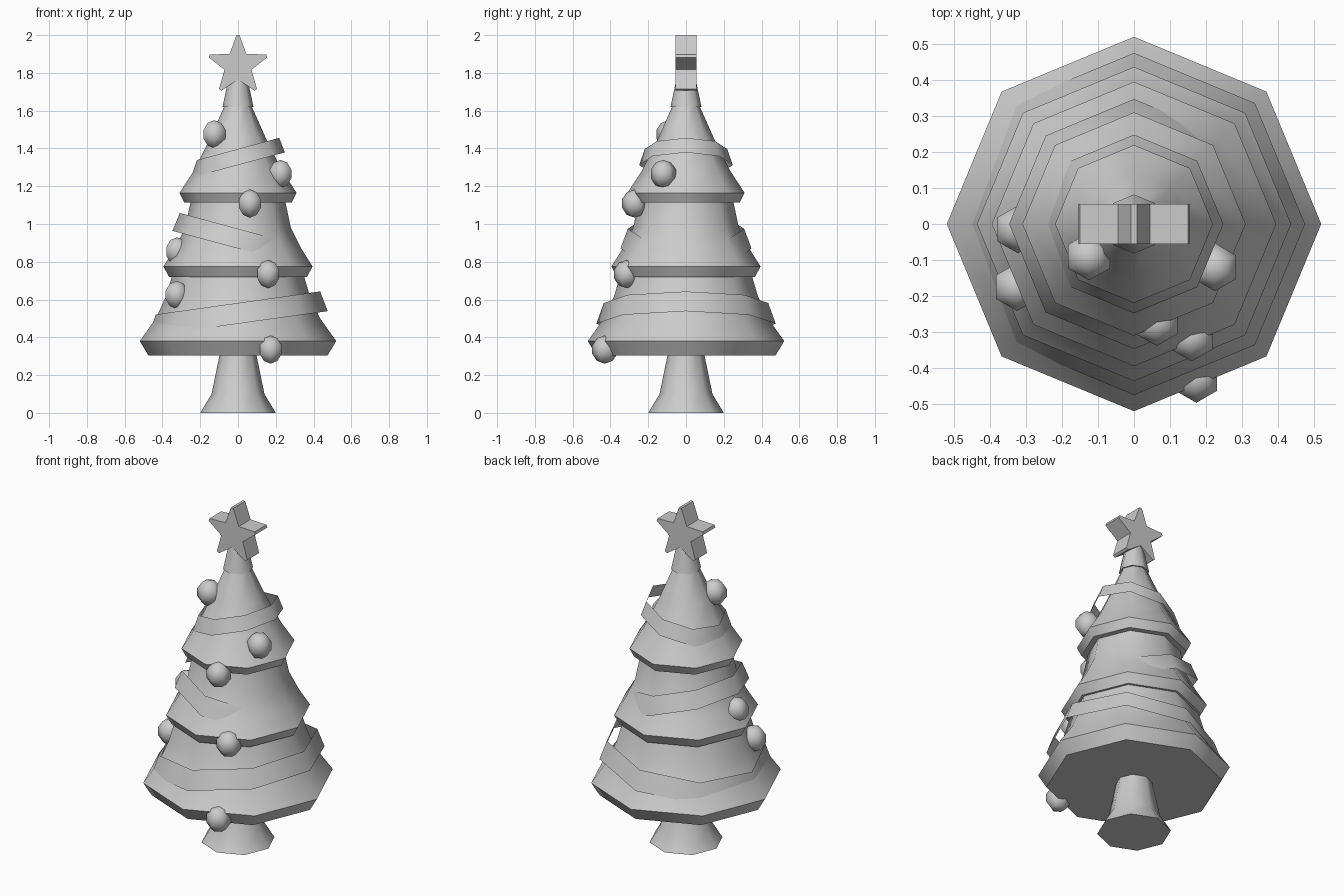
import bpy, bmesh, math
from mathutils import Matrix

if "Cube" in bpy.data.objects:
    bpy.data.objects.remove(bpy.data.objects["Cube"])

SIDES = 8


def finish(name, bm, smooth=None):
    bm.normal_update()
    me = bpy.data.meshes.new(name)
    bm.to_mesh(me)
    bm.free()
    ob = bpy.data.objects.new(name, me)
    bpy.context.collection.objects.link(ob)
    if smooth:
        bpy.ops.object.select_all(action='DESELECT')
        ob.select_set(True)
        bpy.context.view_layer.objects.active = ob
        bpy.ops.object.shade_smooth_by_angle(angle=math.radians(smooth))
    return ob


def lathe(name, profile, slope=0.0, capped=True, smooth=50):
    """Eight-sided turned shape from (radius, height); slope tilts the rings along x."""
    bm = bmesh.new()
    rings = []
    for r, z in profile:
        ring = []
        for i in range(SIDES):
            a = 2 * math.pi * i / SIDES
            x = r * math.cos(a)
            ring.append(bm.verts.new((x, r * math.sin(a), z + slope * x)))
        rings.append(ring)
    for lo, hi in zip(rings, rings[1:]):
        for i in range(SIDES):
            j = (i + 1) % SIDES
            bm.faces.new((lo[i], lo[j], hi[j], hi[i]))
    if capped:
        bm.faces.new(rings[0][::-1])
        bm.faces.new(rings[-1])
    return finish(name, bm, smooth)


# Trunk and foliage tiers
lathe("trunk", [(0.2, 0), (0.14, 0.1), (0.095, 0.32)])
lathe("lower_tier", [(0.475, 0.305), (0.52, 0.38), (0.435, 0.5), (0.38, 0.62), (0.345, 0.74)])
lathe("middle_tier", [(0.365, 0.72), (0.395, 0.775), (0.335, 0.87), (0.28, 0.98), (0.248, 1.13)])
lathe("upper_tier", [(0.285, 1.115), (0.31, 1.165), (0.235, 1.28), (0.145, 1.46), (0.065, 1.64)])
lathe("star_holder", [(0.082, 1.62), (0.05, 1.77)])

# Tilted garland bands
lathe("lower_garland", [(0.475, 0.472), (0.435, 0.582)], 0.14, False)
lathe("middle_garland", [(0.347, 0.87), (0.308, 0.975)], -0.27, False)
lathe("upper_garland", [(0.248, 1.312), (0.218, 1.397)], 0.27, False)

# Baubles
for n, pos in enumerate([(-0.125, -0.09, 1.475), (0.225, -0.12, 1.265),
                         (0.063, -0.272, 1.108), (0.16, -0.315, 0.735),
                         (0.173, -0.43, 0.335), (-0.325, -0.175, 0.625),
                         (-0.322, -0.015, 0.855)]):
    bm = bmesh.new()
    bmesh.ops.create_uvsphere(bm, u_segments=6, v_segments=5, radius=0.07,
                              matrix=Matrix.Translation(pos) @ Matrix.Diagonal((1, 1, 1.06, 1)))
    finish(f"bauble_{n + 1}", bm, 60)

# Star with blunt tips
pts = []
for i in range(5):
    a = math.pi / 2 + i * math.tau / 5
    for d in (-0.05, 0.05):
        pts.append((0.16 * math.cos(a + d), 0.16 * math.sin(a + d)))
    b = a + math.pi / 5
    pts.append((0.075 * math.cos(b), 0.075 * math.sin(b)))
bm = bmesh.new()
front = bm.faces.new([bm.verts.new((x, -0.056, 1.84 + z)) for x, z in pts])
ext = bmesh.ops.extrude_face_region(bm, geom=[front], use_keep_orig=True)
bmesh.ops.translate(bm, vec=(0, 0.112, 0),
                    verts=[v for v in ext["geom"] if isinstance(v, bmesh.types.BMVert)])
bmesh.ops.recalc_face_normals(bm, faces=bm.faces)
finish("star", bm)
